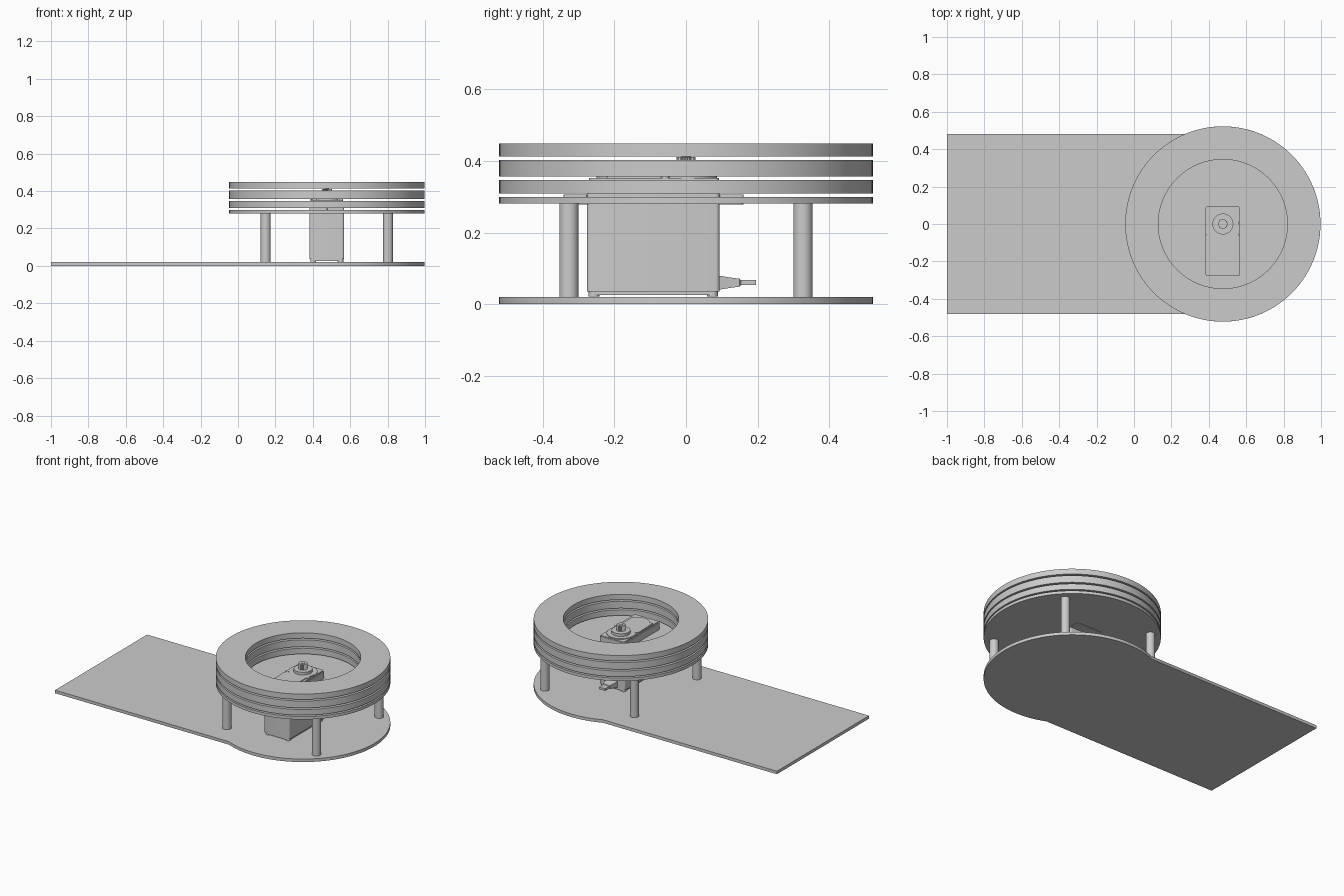
import bpy, bmesh, math

old = bpy.data.objects.get("Cube")
if old:
    bpy.data.objects.remove(old, do_unlink=True)

CX = 0.475          # axis of the round end
R, HOLE = 0.522, 0.345

grey = bpy.data.materials.new("plain grey")
grey.use_nodes = True
colour = (0.6, 0.6, 0.6, 1)
grey.diffuse_color = colour
grey.node_tree.nodes["Principled BSDF"].inputs["Base Color"].default_value = colour


def finish(name, bm):
    bmesh.ops.recalc_face_normals(bm, faces=bm.faces[:])
    mesh = bpy.data.meshes.new(name)
    bm.to_mesh(mesh)
    bm.free()
    mesh.materials.append(grey)
    ob = bpy.data.objects.new(name, mesh)
    bpy.context.collection.objects.link(ob)
    bpy.ops.object.select_all(action="DESELECT")
    ob.select_set(True)
    bpy.context.view_layer.objects.active = ob
    bpy.ops.object.shade_smooth_by_angle(angle=math.radians(30))
    return ob


def prism(name, outline, z0, z1):
    """Extrude a flat outline upwards."""
    bm = bmesh.new()
    face = bm.faces.new([bm.verts.new((x, y, z0)) for x, y in outline])
    new = bmesh.ops.extrude_face_region(bm, geom=[face])["geom"]
    verts = [g for g in new if isinstance(g, bmesh.types.BMVert)]
    bmesh.ops.translate(bm, verts=verts, vec=(0, 0, z1 - z0))
    return finish(name, bm)


def arc(x, y, r, a0, a1, n):
    angles = [math.radians(a0 + (a1 - a0) * i / n) for i in range(n + 1)]
    return [(x + r * math.cos(a), y + r * math.sin(a)) for a in angles]


def cylinder(name, x, y, r, z0, z1, n=32):
    return prism(name, arc(x, y, r, 0, 360, n)[:-1], z0, z1)


def rounded_box(name, x0, x1, y0, y1, z0, z1, r=0.012):
    outline = []
    corners = [(x1 - r, y1 - r), (x0 + r, y1 - r), (x0 + r, y0 + r), (x1 - r, y0 + r)]
    for i, (x, y) in enumerate(corners):
        outline += arc(x, y, r, 90 * i, 90 * i + 90, 5)
    return prism(name, outline, z0, z1)


def ring(name, z0, z1, n=128):
    """Washer made by spinning a rectangular section."""
    bm = bmesh.new()
    section = [(HOLE, z0), (R, z0), (R, z1), (HOLE, z1)]
    loops = []
    for i in range(n):
        a = math.tau * i / n
        loops.append([bm.verts.new((CX + r * math.cos(a), r * math.sin(a), z))
                      for r, z in section])
    for i in range(n):
        a, b = loops[i], loops[(i + 1) % n]
        for j in range(4):
            k = (j + 1) % 4
            bm.faces.new((a[j], b[j], b[k], a[k]))
    return finish(name, bm)


# Base plate: a rectangle running into a larger round end
half = 0.48
meet = math.degrees(math.asin(half / R))
prism("base_plate", [(-1, half), (-1, -half)]
      + arc(CX, 0, R, meet - 180, 180 - meet, 112), 0, 0.02)

# Four posts carrying the upper disc
for side, sx in (("left", 1), ("right", -1)):
    for end, sy in (("front", -1), ("back", 1)):
        cylinder(f"{end}_{side}_post", CX + sx * 0.327, sy * 0.327, 0.027, 0.02, 0.281)
cylinder("support_disc", CX, 0, R, 0.281, 0.3, 128)

# Stack of separated rings
ring("lower_ring", 0.309, 0.347)
ring("middle_ring", 0.357, 0.403)
ring("upper_ring", 0.413, 0.449)

# Motor case with bottom cover and corner feet
X0, X1, Y0, Y1 = 0.382, 0.568, -0.277, 0.094
rounded_box("motor_case", X0, X1, Y0, Y1, 0.036, 0.345)
rounded_box("motor_bottom_cover", X0 + 0.006, X1 - 0.006, Y0 + 0.006, Y1 - 0.006, 0.025, 0.036)
for i, x in enumerate((X0 + 0.02, X1 - 0.02)):
    for j, y in enumerate((Y0 + 0.02, Y1 - 0.02)):
        cylinder(f"motor_foot_{i}{j}", x, y, 0.015, 0.021, 0.037, 16)
rounded_box("motor_top_lid", X0 + 0.006, X1 - 0.006, Y0 + 0.006, Y1 - 0.002, 0.345, 0.352)
rounded_box("mounting_flange", X0, X1, -0.342, 0.16, 0.279, 0.298)

# Stiffening ribs on the flange
rounded_box("front_rib", CX - 0.005, CX + 0.005, -0.342, Y0, 0.297, 0.307, 0.002)
rounded_box("back_rib", CX - 0.005, CX + 0.005, Y1, 0.16, 0.297, 0.307, 0.002)

# Raised gear cover, boss, toothed output shaft
prism("gear_cover", arc(CX, 0, 0.086, 0, 180, 24)
      + [(CX - 0.08, -0.22)] + arc(CX, -0.185, 0.065, 210, 330, 16)
      + [(CX + 0.07, -0.22), (CX + 0.07, -0.06)], 0.352, 0.357)
cylinder("output_boss", CX, 0, 0.056, 0.357, 0.375, 40)
teeth = [(CX + r * math.cos(a), r * math.sin(a)) for i in range(48)
         for r, a in [(0.027 if i % 2 else 0.024, math.tau * i / 48)]]
prism("output_shaft", teeth, 0.375, 0.411)
cylinder("shaft_screw_rim", CX, 0, 0.012, 0.411, 0.414, 20)
for name, x in (("right_case_screw", X0 + 0.018), ("left_case_screw", X1 - 0.018)):
    cylinder(name, x, -0.058, 0.012, 0.345, 0.36, 16)

# Cable sleeve tapering away from the back of the case
bm = bmesh.new()
previous = None
stations = [(0.09, 0.04, 0.02), (0.12, 0.032, 0.015), (0.15, 0.026, 0.011),
            (0.153, 0.022, 0.007), (0.196, 0.022, 0.007)]
for y, w, h in stations:
    loop = [bm.verts.new((CX + sx * w, y, 0.06 + sz * h))
            for sx, sz in ((-1, -1), (1, -1), (1, 1), (-1, 1))]
    if previous:
        for j in range(4):
            k = (j + 1) % 4
            bm.faces.new((previous[j], previous[k], loop[k], loop[j]))
    else:
        bm.faces.new(loop)
    previous = loop
bm.faces.new(previous)
finish("cable_sleeve", bm)
